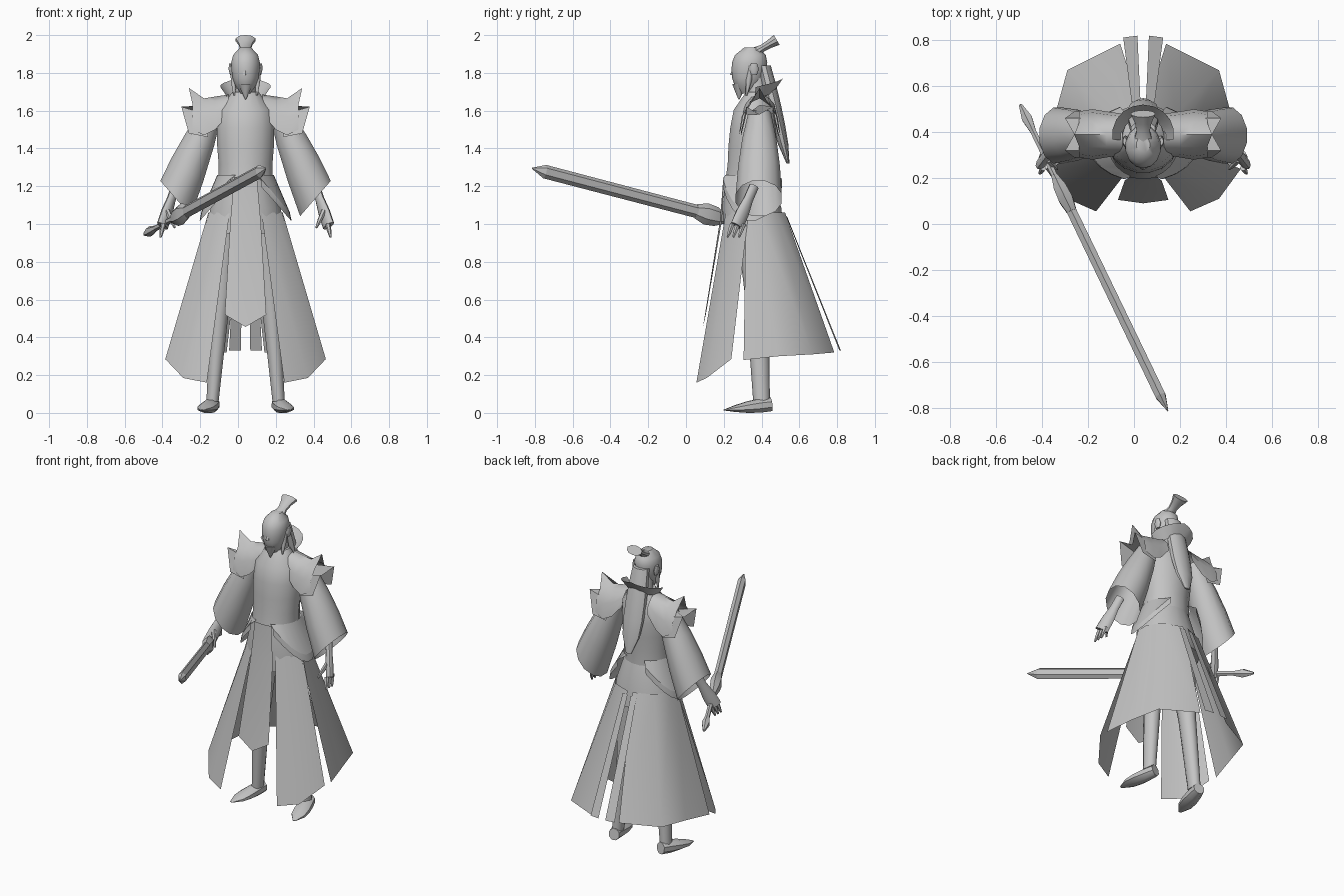
import bpy
import bmesh
from math import cos, sin, pi, radians
from mathutils import Vector

default_cube = bpy.data.objects.get("Cube")
if default_cube:
    bpy.data.objects.remove(default_cube, do_unlink=True)

# One plain material for the whole figure
shade = 0.55
grey = bpy.data.materials.new("plain grey")
grey.use_nodes = True
grey.diffuse_color = (shade, shade, shade, 1)
shader = grey.node_tree.nodes["Principled BSDF"]
shader.inputs["Base Color"].default_value = grey.diffuse_color
shader.inputs["Roughness"].default_value = 0.8

BODY_X = 0.04  # the body stands slightly to its left of the sword's middle


def build(name, rows, closed=False, caps=False, mirror=False,
          offset=BODY_X, angle=45):
    """Skin rows of points with quads and shade the resulting object."""
    bm = bmesh.new()
    grid = [[bm.verts.new(point) for point in row] for row in rows]
    count = len(grid[0])
    for lower, upper in zip(grid, grid[1:]):
        for i in range(count if closed else count - 1):
            j = (i + 1) % count
            bm.faces.new((lower[i], lower[j], upper[j], upper[i]))
    if caps:
        bm.faces.new(grid[0])
        bm.faces.new(grid[-1])
    bmesh.ops.recalc_face_normals(bm, faces=bm.faces[:])
    mesh = bpy.data.meshes.new(name)
    bm.to_mesh(mesh)
    bm.free()
    mesh.materials.append(grey)
    obj = bpy.data.objects.new(name, mesh)
    bpy.context.collection.objects.link(obj)
    obj.location.x = offset
    bpy.ops.object.select_all(action='DESELECT')
    obj.select_set(True)
    bpy.context.view_layer.objects.active = obj
    bpy.ops.object.shade_smooth_by_angle(angle=radians(angle))
    if mirror:
        modifier = obj.modifiers.new("both sides", 'MIRROR')
        modifier.use_axis[0] = True


def limb(name, start, end, widths, flat=(1, 1), sides=10, level=False,
         tilt=0, caps=True, **options):
    """Evenly spaced rings from start to end, level or square to the run.

    flat is the depth to width ratio at both ends; tilt slants the last ring.
    """
    start, end = Vector(start), Vector(end)
    side, up = Vector((1, 0, 0)), Vector((0, 1, 0))
    if not level:
        along = (end - start).normalized()
        side = along.cross(Vector((0, 0, 1))).normalized()
        up = side.cross(along)
    rings = []
    for i, width in enumerate(widths):
        t = i / (len(widths) - 1)
        depth = width * (flat[0] + (flat[1] - flat[0]) * t)
        across = (side + Vector((0, 0, tilt * t))) * width
        turns = [2 * pi * (k + 0.5) / sides for k in range(sides)]
        rings.append([start.lerp(end, t) + across * cos(a) + up * depth * sin(a)
                      for a in turns])
    build(name, rings, closed=True, caps=caps, **options)


def around(degrees, rx, ry, y, z):
    """Point on a level ellipse, turning from the front to the back."""
    a = radians(degrees)
    return (rx * sin(a), y - ry * cos(a), z)


def arch(x, top, bottom, depth, steps=6):
    """Arched row of points running front to back over the shoulder."""
    turns = [pi * i / steps for i in range(steps + 1)]
    return [(x, 0.39 - depth * cos(a), bottom + (top - bottom) * sin(a))
            for a in turns]


# Robe body and neck
WAIST = (0, .338, 1.22)
limb("hips", (0, .36, .95), WAIST, (.21, .19, .148), (.77, .9), 16, True)
limb("chest", WAIST, (0, .37, 1.7), (.148, .145, .153, .155, .145, .07),
     (.9, .75), 16, True)
limb("neck", (0, .385, 1.64), (0, .37, 1.78), (.06, .05), level=True)

# Head with nose, ears, beard and locks
limb("head", (0, .32, 1.69), (0, .345, 1.935),
     (.025, .055, .07, .076, .078, .068, .03), (1.2, 1.2), 14, True)
limb("nose", (0, .25, 1.79), (0, .26, 1.85), (.016, .008), sides=6, level=True)
limb("ear", (.075, .36, 1.79), (.08, .36, 1.85), (.008, .013, .008), (2, 2),
     level=True, mirror=True)
limb("beard", (0, .28, 1.66), (0, .285, 1.74), (.003, .022, .04), level=True)
limb("side_lock", (.06, .32, 1.68), (.066, .345, 1.84), (.004, .016, .014),
     level=True, mirror=True)

# Topknot and long tail of hair
limb("topknot", (0, .37, 1.91), (0, .48, 1.975), (.04, .03, .038, .055),
     (.7, .55))
limb("hair_tail", (0, .41, 1.84), (0, .54, 1.32),
     (.055, .065, .07, .07, .06, .02), (.7, .4), level=True)

# Flared collar, highest behind the neck
collar_turns = range(180, 60, -20)
build("collar", [
    [around(a, .09, .09, .38, 1.62 + a / 2000) for a in collar_turns],
    [around(a, .135, .13, .39, 1.68 + a / 1800) for a in collar_turns]],
    mirror=True)

# Shoulder guards: a dome with an upturned point, over a spiked lower plate
dome = [arch(.09, 1.685, 1.58, .09), arch(.16, 1.675, 1.5, .1),
        arch(.22, 1.665, 1.47, .11), arch(.28, 1.65, 1.5, .1)]
dome[-1][3] = (.3, .39, 1.72)
build("shoulder_guard", dome, mirror=True)
plate = [arch(.2, 1.63, 1.46, .1, 4), arch(.3, 1.58, 1.48, .1, 4)]
for corner in (1, 3):
    x, y, z = plate[1][corner]
    plate[1][corner] = (x + .04, y, z + .07)
build("lower_shoulder_plate", plate, mirror=True)

# Wide sleeves, open at the slanted cuff
limb("sleeve", (.18, .39, 1.6), (.37, .385, 1.135), (.06, .08, .086, .084),
     (1, 1.5), 12, True, tilt=1.15, caps=False, mirror=True)

# Hands
limb("hand", (.37, .36, 1.2), (.44, .27, .99), (.023, .02, .024, .022),
     (1.2, 1.9), mirror=True)
for finger, shift in zip(("front", "middle", "back"), (-.03, 0, .03)):
    limb(finger + "_finger", (.435, .275 + shift, 1), (.45, .25 + shift, .93),
         (.014, .012, .006), sides=6, mirror=True)
limb("thumb", (.415, .28, 1.07), (.375, .24, .98), (.015, .013, .006),
     sides=6, mirror=True)

# Hip flaps dipping at the side, with a banded hem
flap_turns = range(20, 156, 15)
dips = [sin(pi * i / (len(flap_turns) - 1)) for i in range(len(flap_turns))]
waist = [around(a, .15, .14, .34, 1.26) for a in flap_turns]
hem_top = [around(a, .235, .17, .355, 1.24 - .18 * dip)
           for a, dip in zip(flap_turns, dips)]
hem_low = [(x * 1.04, y, z - .045) for x, y, z in hem_top]
build("hip_flap", [waist, hem_top], mirror=True)
build("hip_band", [hem_top, hem_low], mirror=True)


# Long split skirt: each panel hangs from the hip line to its own hem
def skirt_panel(name, turns, hem):
    top = [around(a, .2, .165, .36, 1.06) for a in turns]
    build(name, [top, hem], mirror=True)


skirt_panel("front_side_skirt_panel", (25, 50, 80),
            [(.205, .055, .16), (.33, .11, .185), (.425, .24, .285)])
skirt_panel("back_skirt_panel", (75, 100, 135, 175),
            [(.425, .305, .28), (.38, .49, .3), (.33, .67, .31), (.1, .785, .32)])
build("front_skirt_panel", [
    [(0, .198, 1.25), (.06, .204, 1.25)],
    [(0, .18, 1.02), (.08, .19, 1.02)],
    [(0, .09, .455), (.11, .105, .52)]], mirror=True)
build("back_sash_tail", [
    [(.012, .535, 1.04), (.05, .53, 1.04)],
    [(.025, .82, .33), (.087, .812, .33)]], mirror=True)

# Legs and shoes
limb("leg", (.1, .36, 1), (.175, .4, .06), (.09, .07, .05, .042, .034),
     (1, 1.3), level=True, mirror=True)
limb("shoe", (.17, .45, .045), (.23, .2, .015), (.035, .045, .05, .045, .01),
     (1.1, .2), sides=8, mirror=True)

# Sword held in the right hand, its parts set by distance along its length
POMMEL, TIP = Vector((-.495, .52, .945)), Vector((.148, -.815, 1.295))


def sword_part(name, start, end, widths, ratio):
    limb("sword_" + name, POMMEL.lerp(TIP, start), POMMEL.lerp(TIP, end),
         widths, (ratio, ratio), sides=6, offset=0, angle=30)


sword_part("pommel", 0, .09, (.008, .026, .014), 1.1)
sword_part("grip", .07, .26, (.015, .015), 1.1)
sword_part("guard", .23, .35, (.015, .032, .036, .024), 1.6)
sword_part("blade", .3, .95, (.025, .026), 1.4)
sword_part("point", .95, 1, (.026, .002), 1.4)
